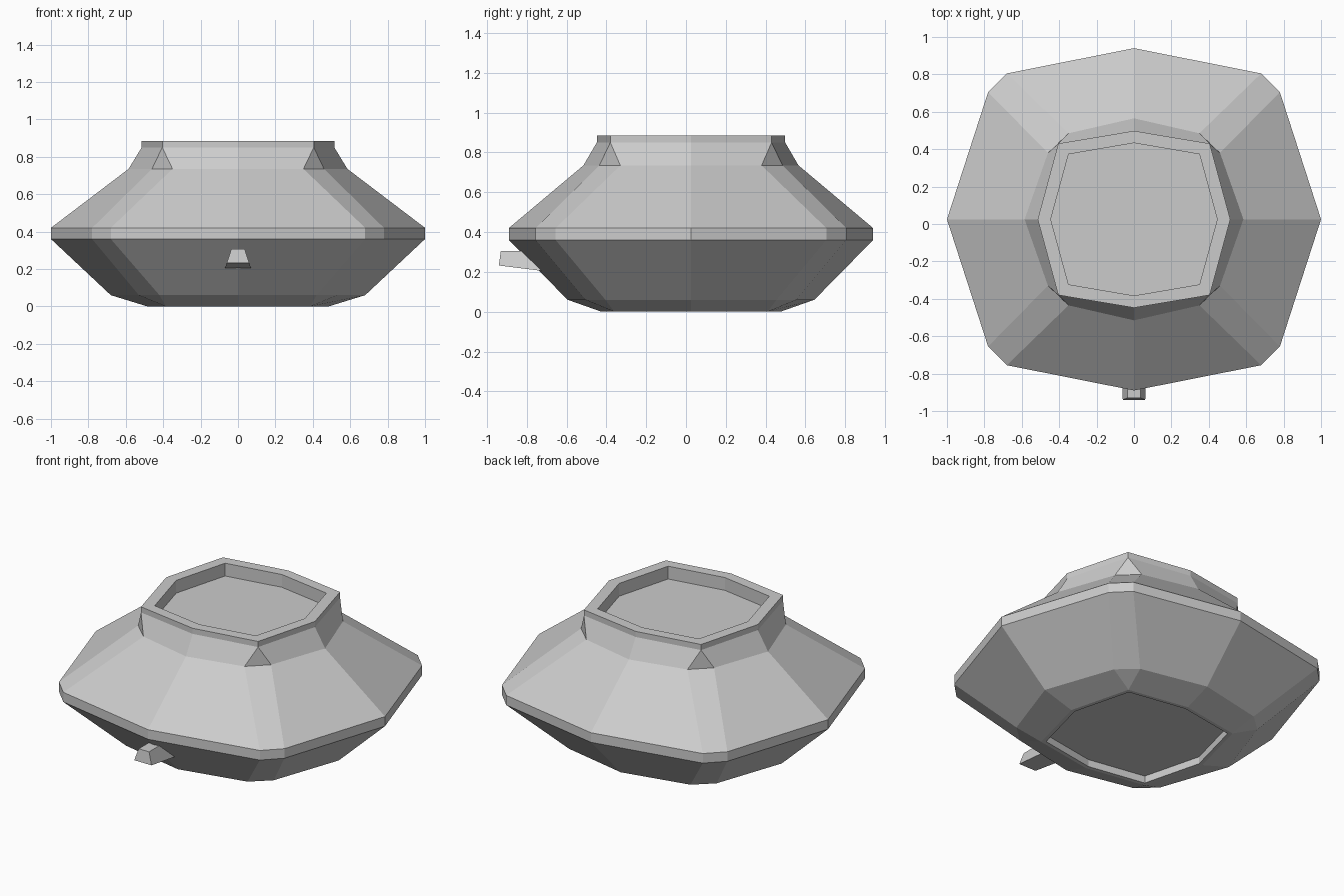
import bpy, bmesh

if "Cube" in bpy.data.objects:
    bpy.data.objects.remove(bpy.data.objects["Cube"])

mat = bpy.data.materials.new("light grey")
mat.diffuse_color = (0.6, 0.6, 0.6, 1)
mat.use_nodes = True
mat.node_tree.nodes["Principled BSDF"].inputs["Base Color"].default_value = mat.diffuse_color
CY = 0.025  # body centre in y


def add_object(name, bm):
    bmesh.ops.recalc_face_normals(bm, faces=bm.faces)
    me = bpy.data.meshes.new(name)
    bm.to_mesh(me)
    bm.free()
    me.materials.append(mat)
    ob = bpy.data.objects.new(name, me)
    bpy.context.collection.objects.link(ob)
    return ob


def ring(a, b, p, q):
    """Cut-corner outline from one quadrant: side, two corner points, front."""
    quad = [(a, 0), p, q, (0, b)]
    half = quad + [(-x, y) for x, y in quad[-2::-1]]
    return half + [(x, -y) for x, y in half[-2:0:-1]]


def loft(name, sections):
    """Skin the stacked outlines and cap both ends."""
    bm = bmesh.new()
    loops = [[bm.verts.new((x, y + CY, z)) for x, y in pts] for z, pts in sections]
    n = len(loops[0])
    for lo, hi in zip(loops, loops[1:]):
        for i in range(n):
            j = (i + 1) % n
            bm.faces.new((lo[i], lo[j], hi[j], hi[i]))
    bm.faces.new(loops[0][::-1])
    bm.faces.new(loops[-1])
    bmesh.ops.remove_doubles(bm, verts=bm.verts, dist=1e-4)
    return add_object(name, bm)


# Outlines; corner points coincide on the eight-sided neck and foot
belly = ring(1.0, 0.915, (0.78, 0.68), (0.68, 0.78))
shoulder = ring(0.585, 0.54, (0.46, 0.355), (0.35, 0.46))
neck = ring(0.515, 0.473, (0.405, 0.405), (0.405, 0.405))
mouth = ring(0.445, 0.408, (0.35, 0.348), (0.35, 0.348))
lower = ring(0.68, 0.62, (0.53, 0.43), (0.42, 0.53))
foot = ring(0.485, 0.45, (0.385, 0.385), (0.385, 0.385))
hollow = ring(0.46, 0.427, (0.365, 0.365), (0.365, 0.365))

# Vessel body, from the hollow under the foot up to the recessed mouth
loft("pot_body", [
    (0.045, hollow), (0.0, hollow), (0.0, foot), (0.06, lower),
    (0.36, belly), (0.42, belly), (0.735, shoulder),
    (0.85, neck), (0.885, neck), (0.885, mouth), (0.805, mouth),
])

# Small tapered spout at the front
bm = bmesh.new()
ends = []
for y_top, y_bot, z_bot, w_bot in ((-0.93, -0.94, 0.232, 0.06), (-0.70, -0.70, 0.202, 0.07)):
    ends.append([bm.verts.new(c) for c in (
        (-w_bot, y_bot, z_bot), (w_bot, y_bot, z_bot),
        (0.036, y_top, 0.306), (-0.036, y_top, 0.306))])
for i in range(4):
    j = (i + 1) % 4
    bm.faces.new((ends[0][i], ends[0][j], ends[1][j], ends[1][i]))
bm.faces.new(ends[0])
bm.faces.new(ends[1][::-1])
add_object("spout", bm)
